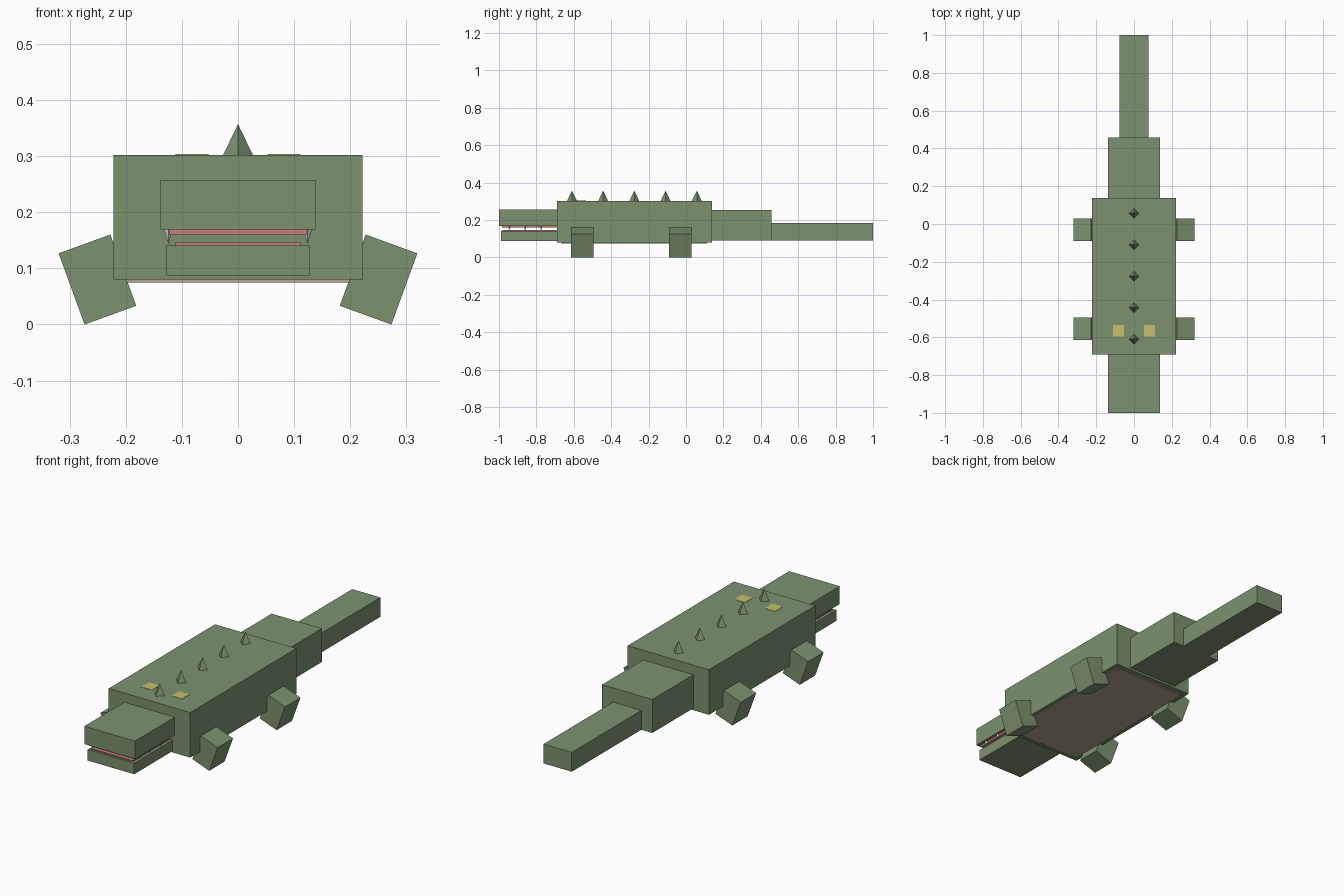
import bpy
import math

if "Cube" in bpy.data.objects:
    bpy.data.objects.remove(bpy.data.objects["Cube"])


def material(name, rgb):
    m = bpy.data.materials.new(name)
    m.diffuse_color = (*rgb, 1)
    m.use_nodes = True
    m.node_tree.nodes["Principled BSDF"].inputs["Base Color"].default_value = m.diffuse_color
    return m


GREEN = material("scale green", (0.20, 0.29, 0.16))
PINK = material("mouth pink", (0.58, 0.21, 0.21))
TAN = material("belly tan", (0.46, 0.39, 0.27))
YELLOW = material("eye yellow", (0.58, 0.53, 0.145))
WHITE = material("tooth white", (0.80, 0.78, 0.72))


def box(name, x, y, z, mat, tilt=0):
    """Box from (min, max) ranges, tilted about its own y axis."""
    centre = [(a + b) / 2 for a, b in (x, y, z)]
    bpy.ops.mesh.primitive_cube_add(size=1, location=centre, rotation=(0, tilt, 0))
    o = bpy.context.object
    o.name = name
    o.scale = [b - a for a, b in (x, y, z)]
    o.data.materials.append(mat)
    return o


def pyramid(name, x, y, base, tip, radius, mat):
    """Four-sided pyramid pointing from base height to tip height."""
    flip = math.pi if tip < base else 0
    bpy.ops.mesh.primitive_cone_add(vertices=4, radius1=radius, radius2=0,
                                    depth=abs(tip - base),
                                    location=(x, y, (base + tip) / 2),
                                    rotation=(flip, 0, 0))
    o = bpy.context.object
    o.name = name
    o.data.materials.append(mat)
    return o


def wide(half):
    return (-half, half)


# Body, belly and tail
box("body", wide(0.222), (-0.69, 0.138), (0.08, 0.302), GREEN)
box("belly", wide(0.20), (-0.667, 0.113), (0.075, 0.082), TAN)
box("tail_base", wide(0.137), (0.13, 0.458), (0.09, 0.255), GREEN)
box("tail_tip", wide(0.077), (0.45, 1.0), (0.09, 0.185), GREEN)

# Jaws with pink linings
box("upper_jaw", wide(0.138), (-1.0, -0.68), (0.169, 0.257), GREEN)
box("lower_jaw", wide(0.127), (-0.99, -0.68), (0.087, 0.141), GREEN)
box("palate", wide(0.122), (-0.985, -0.685), (0.159, 0.170), PINK)
box("tongue", wide(0.112), (-0.98, -0.685), (0.140, 0.146), PINK)

# Spikes along the back
for i in range(5):
    pyramid("back_spike", 0, -0.61 + i * 0.167, 0.301, 0.357, 0.027, GREEN)

# Mirrored legs, eyes and teeth
for s in (-1, 1):
    for leg, y in (("front_leg", -0.555), ("hind_leg", -0.03)):
        c = s * 0.2505
        box(leg, (c - 0.049, c + 0.049), (y - 0.06, y + 0.06),
            (0.0125, 0.1475), GREEN, s * math.radians(20))
    e = s * 0.082
    box("eye", (e - 0.029, e + 0.029), (-0.595, -0.535), (0.299, 0.3035), YELLOW)
    for y in (-0.945, -0.86, -0.775):
        pyramid("tooth", s * 0.124, y, 0.17, 0.143, 0.008, WHITE)
